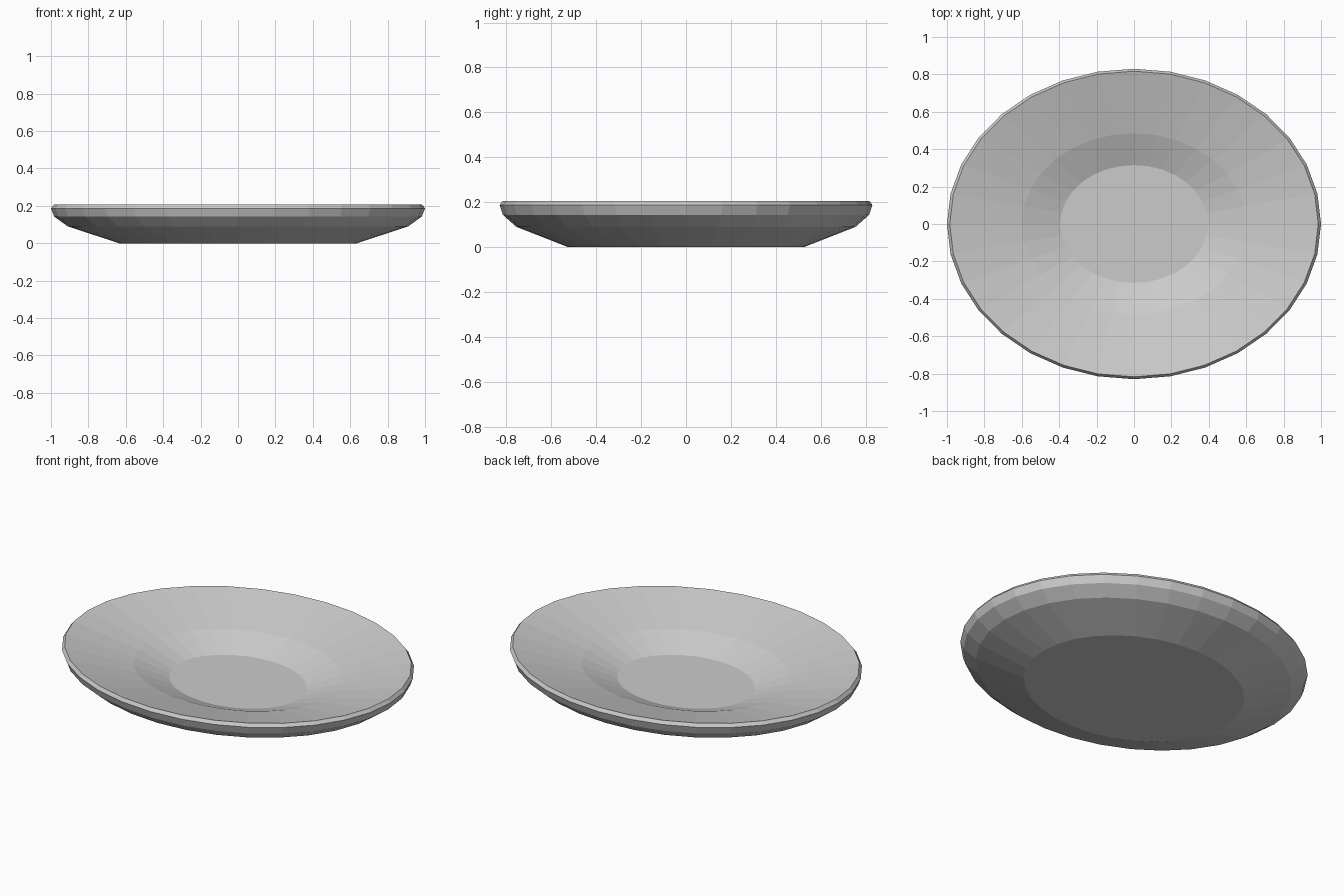
import bpy, bmesh, math

if "Cube" in bpy.data.objects:
    bpy.data.objects.remove(bpy.data.objects["Cube"])

SEG = 32
# Closed plate section: half width in x, half width in y, height
profile = [
    (0.635, 0.525, 0.0),    # foot
    (0.91, 0.755, 0.09),    # outer wall
    (0.983, 0.815, 0.143),
    (1.0, 0.83, 0.187),     # rim
    (0.985, 0.817, 0.206),
    (0.60, 0.485, 0.115),   # inner slope
    (0.395, 0.315, 0.045),  # well
]

# Oval plate, lofted through the rings and capped below and in the well
bm = bmesh.new()
rings = []
for a, b, z in profile:
    rings.append([bm.verts.new((a * math.cos(2 * math.pi * i / SEG),
                                b * math.sin(2 * math.pi * i / SEG), z))
                  for i in range(SEG)])
for lo, hi in zip(rings, rings[1:]):
    for i in range(SEG):
        j = (i + 1) % SEG
        bm.faces.new((lo[i], lo[j], hi[j], hi[i]))
bm.faces.new(rings[0][::-1])
bm.faces.new(rings[-1])
bmesh.ops.recalc_face_normals(bm, faces=bm.faces)

mesh = bpy.data.meshes.new("oval_plate")
bm.to_mesh(mesh)
bm.free()
plate = bpy.data.objects.new("oval_plate", mesh)
bpy.context.collection.objects.link(plate)
